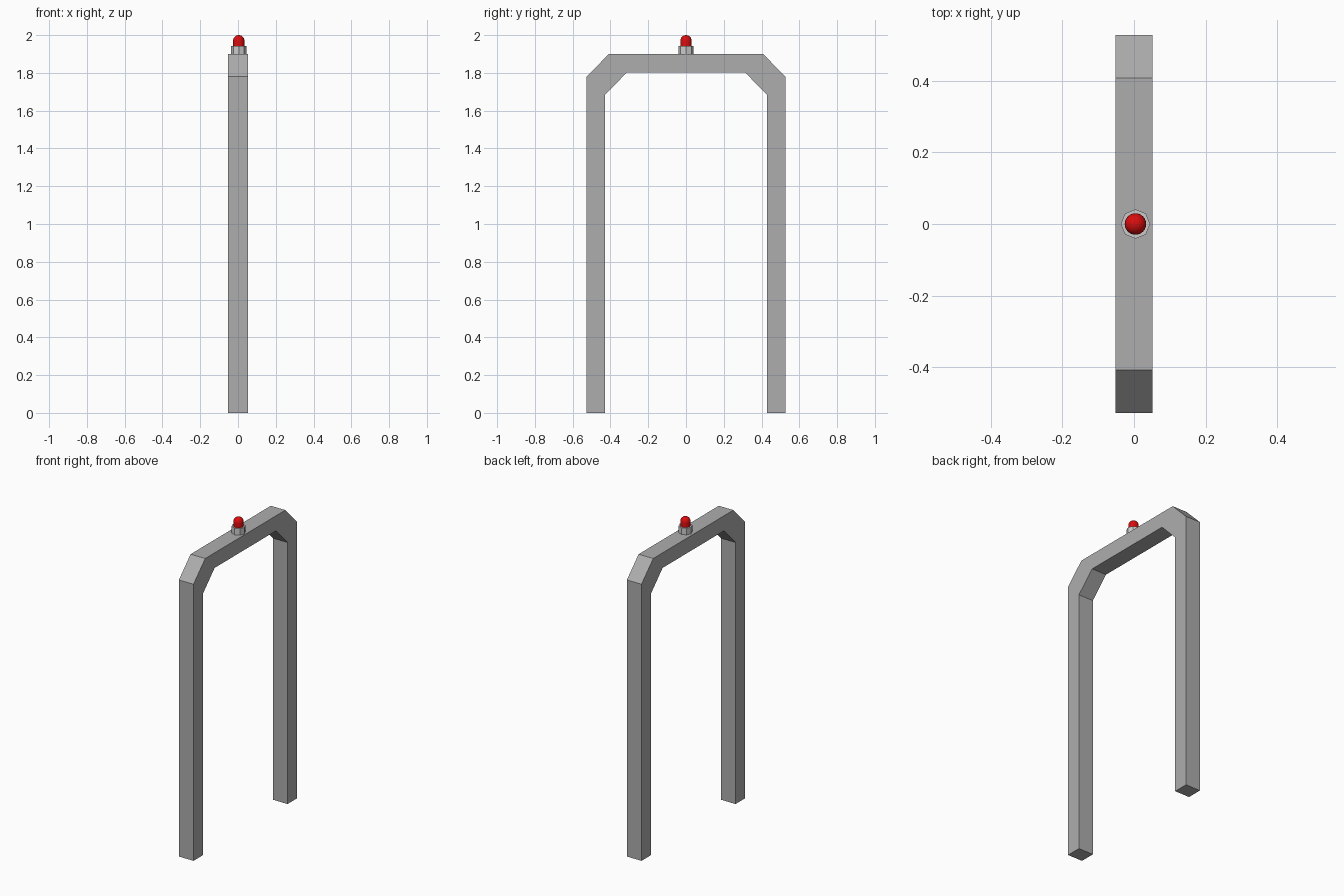
import bpy, bmesh, math

if "Cube" in bpy.data.objects:
    bpy.data.objects.remove(bpy.data.objects["Cube"])


def new_object(name, bm, color):
    bmesh.ops.recalc_face_normals(bm, faces=bm.faces)
    mesh = bpy.data.meshes.new(name)
    bm.to_mesh(mesh)
    bm.free()
    mat = bpy.data.materials.new(name + "_colour")
    mat.diffuse_color = (*color, 1)
    mat.use_nodes = True
    mat.node_tree.nodes["Principled BSDF"].inputs["Base Color"].default_value = mat.diffuse_color
    mesh.materials.append(mat)
    obj = bpy.data.objects.new(name, mesh)
    bpy.context.collection.objects.link(obj)
    return obj


def lathe(name, profile, sides, x, color):
    """Spin (radius, z) points about a vertical axis; radius 0 makes a pole."""
    bm = bmesh.new()
    rings = []
    for r, z in profile:
        if r == 0:
            rings.append([bm.verts.new((x, 0, z))] * sides)
        else:
            rings.append([bm.verts.new((x + r * math.cos(2 * math.pi * i / sides),
                                        r * math.sin(2 * math.pi * i / sides), z))
                          for i in range(sides)])
    for a, b in zip(rings, rings[1:]):
        for i in range(sides):
            j = (i + 1) % sides
            bm.faces.new(list(dict.fromkeys((a[i], a[j], b[j], b[i]))))
    return new_object(name, bm, color)


DARK_GREY = (0.42, 0.42, 0.42)
MID_GREY = (0.56, 0.56, 0.56)
RED = (0.70, 0.004, 0.004)

# Square-section arch with chamfered corners: half profile mirrored in y
HALF_X = 0.052
outer = [(0.527, 0), (0.527, 1.78), (0.408, 1.90)]
inner = [(0.43, 0), (0.43, 1.683), (0.312, 1.803)]
outer += [(-y, z) for y, z in reversed(outer)]
inner += [(-y, z) for y, z in reversed(inner)]
bm = bmesh.new()
sections = []
for o, i in zip(outer, inner):
    sections.append([bm.verts.new((x, y, z)) for x, (y, z) in
                     ((-HALF_X, o), (HALF_X, o), (HALF_X, i), (-HALF_X, i))])
for a, b in zip(sections, sections[1:]):
    for k in range(4):
        m = (k + 1) % 4
        bm.faces.new((a[k], a[m], b[m], b[k]))
bm.faces.new(sections[0])
bm.faces.new(sections[-1])
new_object("arch_frame", bm, DARK_GREY)

# Octagonal lamp collar sitting on the crossbar
LAMP_X = 0.004
lathe("lamp_collar", [(0, 1.90), (0.041, 1.90), (0.041, 1.942), (0, 1.942)],
      8, LAMP_X, MID_GREY)

# Red domed lamp
R = 0.03
dome = [(R * math.cos(math.radians(a)), 2.0 - R + R * math.sin(math.radians(a)))
        for a in range(0, 90, 15)]
lamp = lathe("lamp_bulb", [(0, 1.942), (R, 1.942)] + dome + [(0, 2.0)],
             24, LAMP_X, RED)
bpy.context.view_layer.objects.active = lamp
lamp.select_set(True)
bpy.ops.object.shade_smooth_by_angle(angle=math.radians(40))
